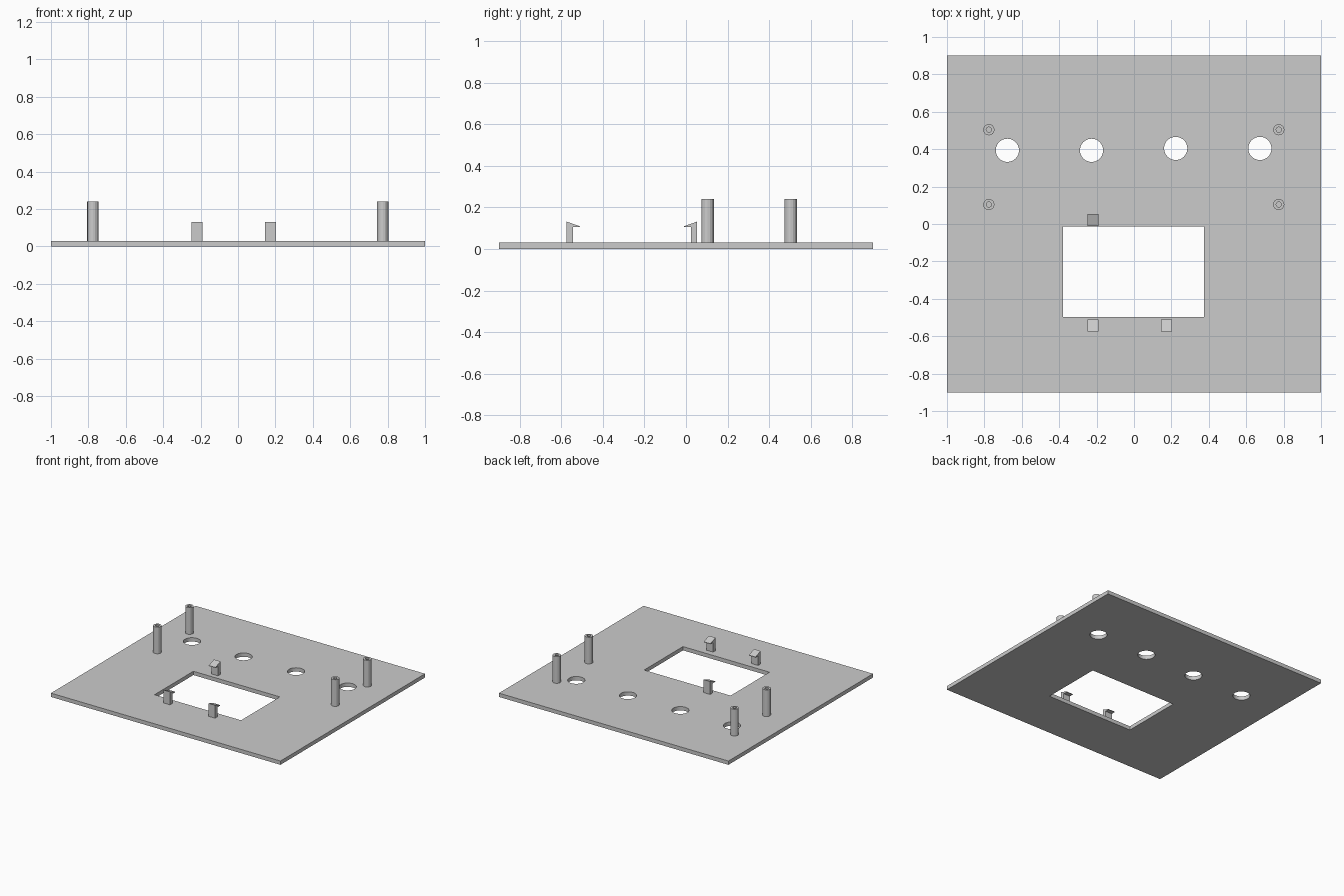
import bpy
import bmesh
from math import cos, sin, tau

if "Cube" in bpy.data.objects:
    bpy.data.objects.remove(bpy.data.objects["Cube"])

grey = bpy.data.materials.new("plain grey")
grey.use_nodes = True
GREY = (0.6, 0.6, 0.6, 1)
grey.diffuse_color = GREY
grey.node_tree.nodes["Principled BSDF"].inputs["Base Color"].default_value = GREY

THICK = 0.03


def circle(x, y, radius, sides):
    return [(x + radius * cos(tau * i / sides), y + radius * sin(tau * i / sides))
            for i in range(sides)]


def rectangle(x0, x1, y0, y1):
    return [(x0, y0), (x1, y0), (x1, y1), (x0, y1)]


def extrude(name, loops, z0, z1, place=lambda u, v, w: (u, v, w)):
    """Fill nested outlines (outer first, then holes) and extrude them."""
    bm = bmesh.new()
    edges = []
    for loop in loops:
        verts = [bm.verts.new((u, v, z0)) for u, v in loop]
        edges += [bm.edges.new((a, b)) for a, b in zip(verts, verts[1:] + verts[:1])]
    bmesh.ops.triangle_fill(bm, use_beauty=True, use_dissolve=False, edges=edges)
    grown = bmesh.ops.extrude_face_region(bm, geom=bm.faces[:], use_keep_orig=True)
    top = [g for g in grown["geom"] if isinstance(g, bmesh.types.BMVert)]
    bmesh.ops.translate(bm, verts=top, vec=(0, 0, z1 - z0))
    for v in bm.verts:
        v.co = place(*v.co)
    bmesh.ops.recalc_face_normals(bm, faces=bm.faces)
    mesh = bpy.data.meshes.new(name)
    bm.to_mesh(mesh)
    bm.free()
    mesh.materials.append(grey)
    obj = bpy.data.objects.new(name, mesh)
    bpy.context.collection.objects.link(obj)
    return obj


# Panel with a display window and four round button holes
holes = [circle(x, y, 0.062, 40) for x, y in
         ((-0.677, 0.394), (-0.227, 0.394), (0.223, 0.404), (0.673, 0.404))]
window = rectangle(-0.379, 0.375, -0.498, -0.014)
extrude("panel", [rectangle(-1, 1, -0.9, 0.9), window] + holes, 0, THICK)

# Hollow mounting posts
for side, x in (("right", -0.776), ("left", 0.774)):
    for end, y in (("front", 0.104), ("back", 0.504)):
        extrude(f"{end}_{side}_post",
                [circle(x, y, 0.03, 16), circle(x, y, 0.014, 16)], THICK, 0.24)

# Snap clips: stem with a sloped hook that leans over the window
clip_profile = [(0, THICK), (0.031, THICK), (0.031, 0.105),
                (0.064, 0.105), (0.064, 0.109), (0, 0.132)]
for name, x, y, direction in (("front_right_clip", -0.248, -0.575, 1),
                              ("front_left_clip", 0.145, -0.575, 1),
                              ("back_right_clip", -0.248, 0.054, -1)):
    extrude(name, [clip_profile], 0, 0.058,
            lambda u, v, w, x=x, y=y, d=direction: (x + w, y + d * u, v))
